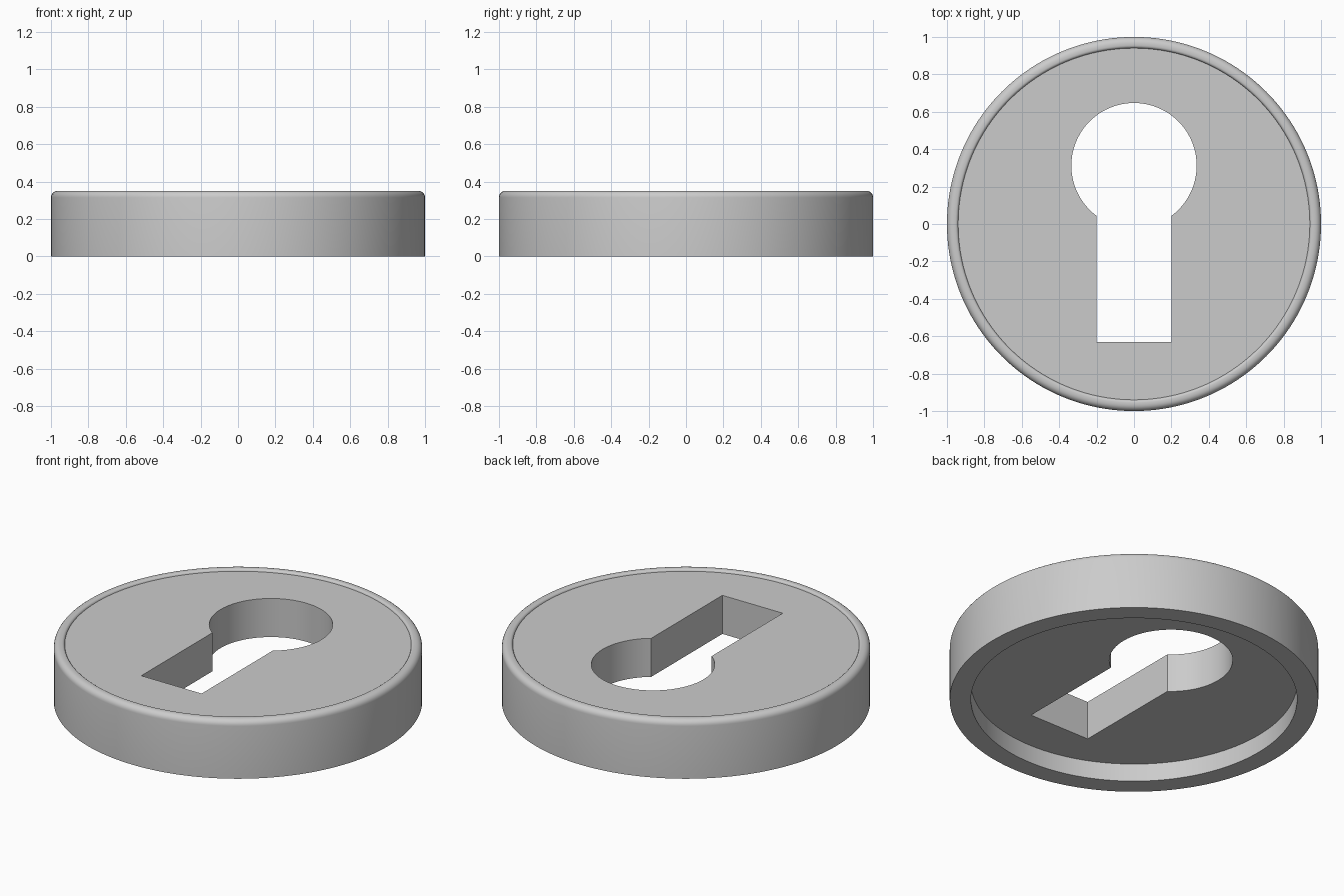
import bpy, bmesh
from math import sin, cos, pi, asin, radians

if "Cube" in bpy.data.objects:
    bpy.data.objects.remove(bpy.data.objects["Cube"])

SEG = 160


def make_object(name, bm):
    bmesh.ops.recalc_face_normals(bm, faces=bm.faces[:])
    mesh = bpy.data.meshes.new(name)
    bm.to_mesh(mesh)
    bm.free()
    obj = bpy.data.objects.new(name, mesh)
    bpy.context.collection.objects.link(obj)
    return obj


def loft(name, rings):
    """Skin closed rings of points and cap both ends."""
    bm = bmesh.new()
    loops = [[bm.verts.new(p) for p in ring] for ring in rings]
    for a, b in zip(loops, loops[1:]):
        n = len(a)
        for i in range(n):
            j = (i + 1) % n
            bm.faces.new((a[i], a[j], b[j], b[i]))
    bm.faces.new(loops[0])
    bm.faces.new(loops[-1])
    return make_object(name, bm)


def arc(cx, cz, r, a0, a1, n):
    return [(cx + r * cos(a0 + (a1 - a0) * i / n), cz + r * sin(a0 + (a1 - a0) * i / n))
            for i in range(n + 1)]


# Cover body: recessed underside, outer wall, rounded rim, sunken top face
profile = [(0.885, 0.107), (0.885, 0.0), (1.0, 0.0)]
profile += arc(0.965, 0.315, 0.035, 0, pi / 2, 6)
profile += arc(0.955, 0.335, 0.015, pi / 2, pi, 4)
profile += [(0.94, 0.338)]
rings = [[(r * cos(2 * pi * i / SEG), r * sin(2 * pi * i / SEG), z) for i in range(SEG)]
         for r, z in profile]
cover = loft("keyhole_cover", rings)

# Keyhole cutter: round head running into a straight slot
head_y, head_r, half_w, slot_end = 0.312, 0.335, 0.2, -0.63
start = -pi / 2 + asin(half_w / head_r)
outline = arc(0, head_y, head_r, start, pi - start, 64)
outline += [(-half_w, slot_end), (half_w, slot_end)]
cutter = loft("keyhole_cutter", [[(x, y, z) for x, y in outline] for z in (-0.2, 0.6)])
cutter.hide_render = True

# Cut the keyhole through the cover
bpy.context.view_layer.objects.active = cover
cover.select_set(True)
cut = cover.modifiers.new("keyhole", 'BOOLEAN')
cut.operation = 'DIFFERENCE'
cut.solver = 'EXACT'
cut.object = cutter
bpy.ops.object.modifier_apply(modifier=cut.name)
bpy.data.objects.remove(cutter, do_unlink=True)
bpy.ops.object.shade_smooth_by_angle(angle=radians(30))
